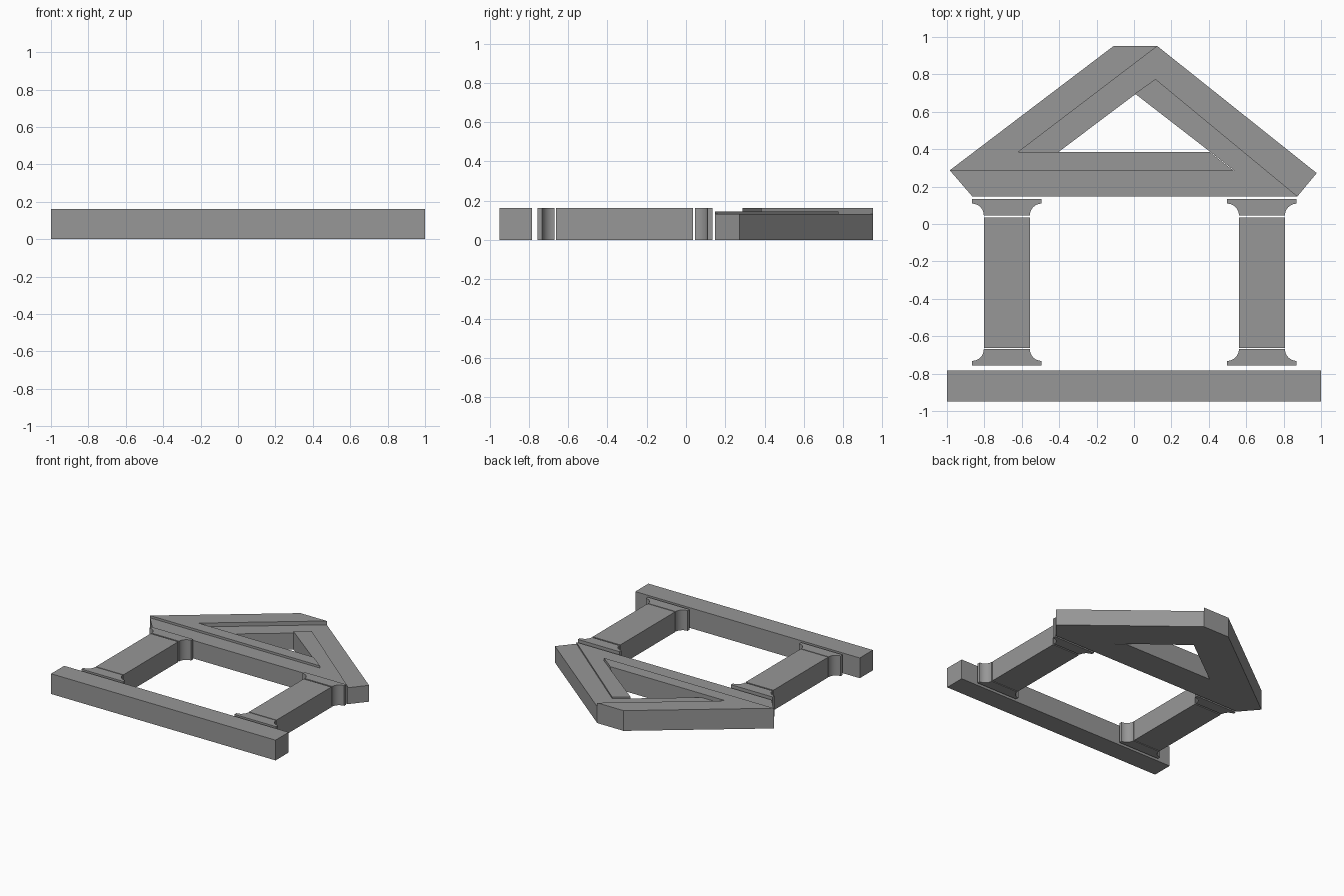
import bpy, bmesh, math

if "Cube" in bpy.data.objects:
    bpy.data.objects.remove(bpy.data.objects["Cube"])

H = 0.163

stone = bpy.data.materials.new("dark_grey")
stone.diffuse_color = (0.31, 0.31, 0.31, 1)
stone.use_nodes = True
stone.node_tree.nodes["Principled BSDF"].inputs["Base Color"].default_value = stone.diffuse_color


def prism(name, pts, height):
    """Extrude a flat outline upward from z = 0."""
    bm = bmesh.new()
    face = bm.faces.new([bm.verts.new((x, y, 0)) for x, y in pts])
    ext = bmesh.ops.extrude_face_region(bm, geom=[face])
    top = [v for v in ext["geom"] if isinstance(v, bmesh.types.BMVert)]
    bmesh.ops.translate(bm, verts=top, vec=(0, 0, height))
    bmesh.ops.recalc_face_normals(bm, faces=bm.faces)
    mesh = bpy.data.meshes.new(name)
    bm.to_mesh(mesh)
    bm.free()
    mesh.materials.append(stone)
    ob = bpy.data.objects.new(name, mesh)
    bpy.context.collection.objects.link(ob)
    return ob


def box(name, x0, x1, y0, y1):
    return prism(name, [(x0, y0), (x1, y0), (x1, y1), (x0, y1)], H)


def flared_block(name, cx, y_wide, direction):
    """Column end: thin slab, then concave quarter arcs to the shaft width."""
    r, slab, wide = 0.063, 0.025, 0.186
    side = [(wide, 0)]
    for i in range(9):
        a = math.radians(90 * i / 8)
        side.append((wide - r * math.sin(a), slab + r * (1 - math.cos(a))))
    outline = side + [(-x, y) for x, y in reversed(side)]
    ob = prism(name, [(cx + x, y_wide + direction * y) for x, y in outline], H)
    bpy.context.view_layer.objects.active = ob
    ob.select_set(True)
    bpy.ops.object.shade_smooth_by_angle(angle=math.radians(30))
    ob.select_set(False)


# Base step
box("base_step", -1, 1, -0.95, -0.783)

# Columns with foot and capital
for side, cx in (("left", -0.68), ("right", 0.684)):
    box(side + "_column_shaft", cx - 0.123, cx + 0.123, -0.662, 0.035)
    flared_block(side + "_column_foot", cx, -0.757, 1)
    flared_block(side + "_column_capital", cx, 0.134, -1)

# Roof: three interlocking bent bars at stepped heights (impossible triangle)
prism("roof_bar_left", [(-0.985, 0.287), (0.53, 0.287), (0.405, 0.384),
                        (-0.62, 0.384), (0.125, 0.951), (-0.11, 0.951)], H)
prism("roof_bar_bottom", [(-0.985, 0.287), (-0.865, 0.148), (0.874, 0.148),
                          (0.115, 0.775), (0.005, 0.697), (0.535, 0.287)], 0.145)
prism("roof_bar_right", [(0.125, 0.951), (-0.62, 0.384), (-0.405, 0.384),
                         (0.115, 0.775), (0.874, 0.148), (0.977, 0.272)], 0.132)
